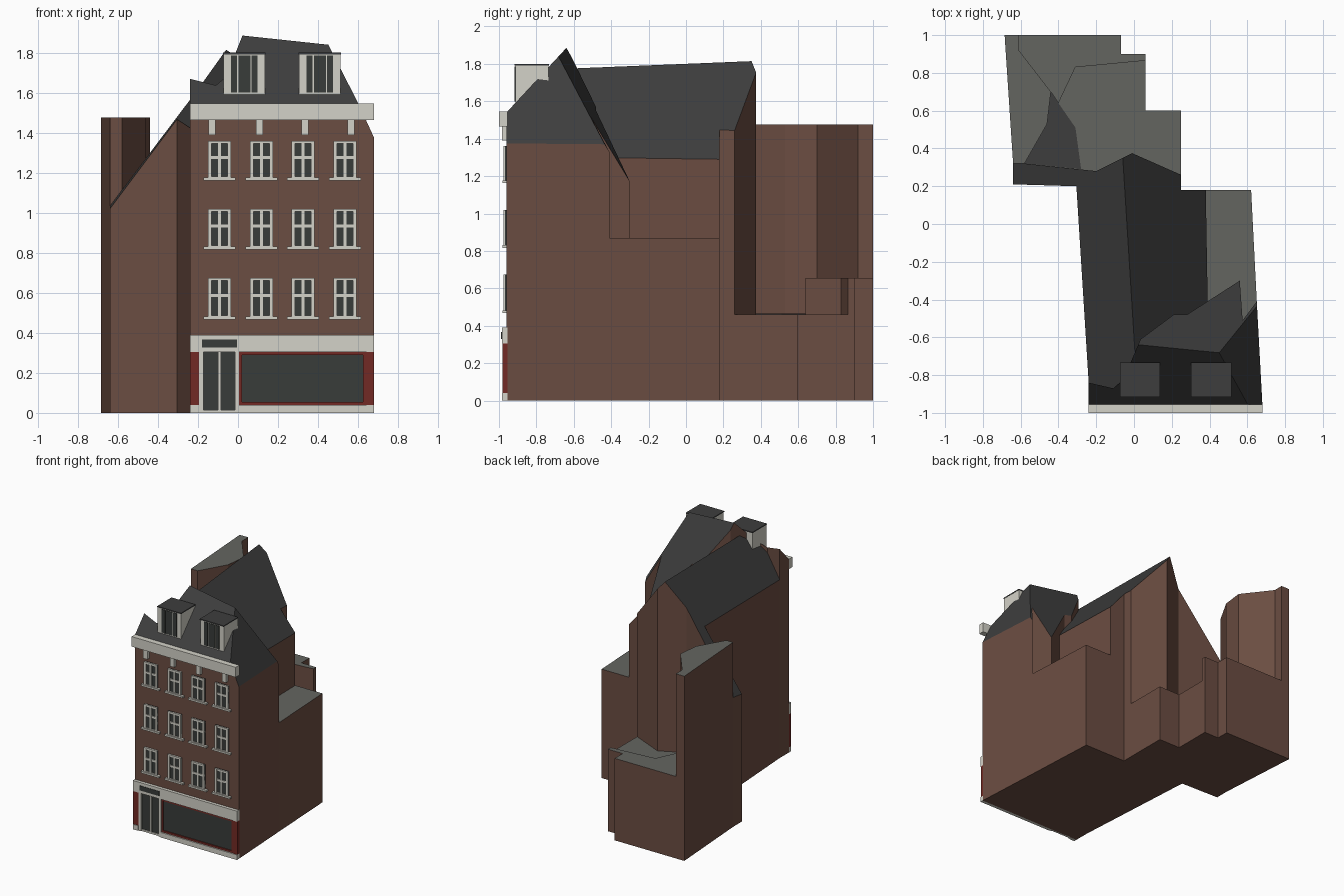
import bpy, bmesh
from mathutils import Vector


def mat(name, rgb):
    m = bpy.data.materials.new(name)
    m.diffuse_color = (*rgb, 1)
    return m


BRICK = mat("brown brick", (0.147, 0.074, 0.054))
SLATE = mat("dark slate", (0.048, 0.048, 0.048))
FLAT = mat("grey flat roof", (0.127, 0.130, 0.117))
WHITE = mat("off white trim", (0.658, 0.645, 0.578))
GLASS = mat("dark glass", (0.040, 0.045, 0.042))
RED = mat("red shopfront", (0.171, 0.023, 0.018))


def finish(name, bm, mats):
    me = bpy.data.meshes.new(name)
    bm.normal_update()
    bm.to_mesh(me)
    bm.free()
    for m in mats:
        me.materials.append(m)
    ob = bpy.data.objects.new(name, me)
    bpy.context.collection.objects.link(ob)
    return ob


def solid(name, plan, top, roof, planes=(), base=0.0, wall=BRICK):
    """Extrude a plan upwards, slice it with roof planes, colour upward faces as roof."""
    bm = bmesh.new()
    f = bm.faces.new([bm.verts.new((x, y, base)) for x, y in plan])
    new = bmesh.ops.extrude_face_region(bm, geom=[f])["geom"]
    for v in new:
        if isinstance(v, bmesh.types.BMVert):
            v.co.z = top
    for a, b, c in planes:
        a, b, c = Vector(a), Vector(b), Vector(c)
        n = (b - a).cross(c - a).normalized()
        if n.z < 0:
            n = -n
        bmesh.ops.triangulate(bm, faces=bm.faces[:])
        bmesh.ops.bisect_plane(bm, geom=bm.verts[:] + bm.edges[:] + bm.faces[:],
                               plane_co=a, plane_no=n, clear_outer=True, dist=1e-5)
        bmesh.ops.holes_fill(bm, edges=[e for e in bm.edges if e.is_boundary])
    bmesh.ops.recalc_face_normals(bm, faces=bm.faces[:])
    bmesh.ops.dissolve_limit(bm, angle_limit=0.01, verts=bm.verts[:], edges=bm.edges[:])
    bm.normal_update()
    for f in bm.faces:
        f.material_index = 1 if f.normal.z > 0.1 else 0
    return finish(name, bm, [wall, roof])


def boxes(name, items, material):
    """One object from boxes given as (x0, x1, y0, y1, z0, z1)."""
    bm = bmesh.new()
    for x0, x1, y0, y1, z0, z1 in items:
        vs = bmesh.ops.create_cube(bm, size=1)["verts"]
        for v in vs:
            v.co = (x1 if v.co.x > 0 else x0, y1 if v.co.y > 0 else y0, z1 if v.co.z > 0 else z0)
    return finish(name, bm, [material])


# Front block: mansard with front slope, right hip and rear slope
seam = [(-0.24, -0.84), (-0.11, -0.87), (-0.06, -0.83), (0.02, -0.645),
        (0.035, -0.61), (0.21, -0.48), (0.28, -0.48)]
solid("front_block",
      [(-0.24, -0.96), (0.68, -0.96), (0.65, -0.41), (0.575, -0.51), (0.56, -0.30)] + seam[::-1],
      3.0, SLATE,
      [((-0.24, -0.96, 1.54), (0.60, -0.96, 1.54), (0.03, -0.64, 1.885)),
       ((0.68, -0.96, 1.375), (0.65, -0.41, 1.37), (0.60, -0.96, 1.55)),
       ((0.03, -0.64, 1.885), (0.44, -0.68, 1.84), (0.56, -0.30, 1.17))])

# Rear house: long ridge, left slope sweeping down over the side wing
ridge_front, ridge_back = (0.0, -0.58, 1.775), (-0.06, 0.36, 1.815)
solid("rear_house",
      seam + [(0.39, -0.41), (0.38, 0.18), (0.25, 0.18), (0.25, 0.26), (-0.01, 0.375),
              (-0.20, 0.28), (-0.58, 0.32), (-0.64, 0.32), (-0.64, 0.21), (-0.305, 0.20)],
      3.0, SLATE,
      [((-0.64, 0.21, 1.02), ridge_back, (-0.24, -0.96, 1.41)),
       (ridge_front, ridge_back, (0.38, 0.18, 1.29))])

# Flat roofed additions
solid("side_annex", [(0.39, -0.45), (0.575, -0.51), (0.65, -0.41), (0.62, 0.18), (0.38, 0.18)],
      0.87, FLAT)
solid("rear_low_annex",
      [(-0.58, 0.32), (-0.20, 0.28), (-0.01, 0.375), (0.25, 0.26), (0.25, 0.60), (0.06, 0.60),
       (0.06, 0.865), (-0.31, 0.83), (-0.40, 0.64), (-0.44, 0.70), (-0.46, 0.53)], 0.46, FLAT)
solid("rear_mid_annex",
      [(0.06, 0.865), (0.06, 0.90), (-0.07, 0.90), (-0.07, 1.0), (-0.61, 1.0), (-0.61, 0.92),
       (-0.44, 0.70), (-0.40, 0.64), (-0.31, 0.83)], 0.655, FLAT)
solid("rear_tower",
      [(-0.685, 1.0), (-0.64, 0.32), (-0.58, 0.32), (-0.46, 0.53), (-0.44, 0.70),
       (-0.61, 0.92), (-0.61, 1.0)], 1.475, FLAT)
solid("dark_roof_patch",
      [(-0.58, 0.32), (-0.28, 0.29), (-0.31, 0.51), (-0.40, 0.64), (-0.44, 0.70), (-0.46, 0.53)],
      0.465, SLATE, base=0.46, wall=SLATE)

# Cornice with brackets
W = -0.955  # just behind the front wall face
boxes("cornice", [(-0.24, 0.68, -1.0, W, 1.465, 1.545)], WHITE)
boxes("cornice_brackets",
      [(x - 0.018, x + 0.018, -0.985, W, 1.39, 1.465) for x in (-0.13, 0.107, 0.335, 0.565)], WHITE)

# Upper windows: glass, frame bars and sills
frames, panes, sills = [], [], []
for cx in (-0.092, 0.118, 0.325, 0.535):
    for z0, z1 in ((0.475, 0.675), (0.825, 1.02), (1.17, 1.36)):
        l, r, zm = cx - 0.058, cx + 0.058, z0 + 0.56 * (z1 - z0)
        panes.append((l, r, -0.967, W, z0, z1))
        frames += [(l, l + 0.018, -0.976, W, z0, z1), (r - 0.018, r, -0.976, W, z0, z1),
                   (l, r, -0.975, W, z1 - 0.014, z1), (l, r, -0.975, W, z0, z0 + 0.012),
                   (cx - 0.007, cx + 0.007, -0.974, W, z0, z1), (l, r, -0.973, W, zm - 0.008, zm + 0.008)]
        sills.append((cx - 0.08, cx + 0.08, -0.982, W, z0 - 0.008, z0 + 0.006))
boxes("window_panes", panes, GLASS)
boxes("window_frames", frames, WHITE)
boxes("window_sills", sills, WHITE)

# Shopfront
boxes("fascia", [(-0.24, 0.68, -0.985, W, 0.305, 0.39)], WHITE)
boxes("plinth", [(-0.24, -0.195, -0.985, W, 0, 0.04), (0.005, 0.68, -0.985, W, 0, 0.04)], WHITE)
boxes("shop_pilasters", [(-0.24, -0.195, -0.98, W, 0.04, 0.305), (0.642, 0.68, -0.98, W, 0.04, 0.305)], RED)
boxes("shop_window_frame",
      [(0.005, 0.02, -0.975, W, 0.04, 0.305), (0.625, 0.642, -0.975, W, 0.04, 0.305),
       (0.02, 0.625, -0.975, W, 0.04, 0.055), (0.02, 0.625, -0.975, W, 0.29, 0.305)], RED)
boxes("shop_window_glass", [(0.02, 0.625, -0.967, W, 0.055, 0.29)], GLASS)

# Double door and transom light
boxes("door_glass", [(-0.185, -0.005, -0.966, W, 0.012, 0.305)], GLASS)
boxes("door_frame",
      [(-0.195, -0.172, -0.98, W, 0, 0.305), (-0.016, 0.005, -0.98, W, 0, 0.305),
       (-0.1, -0.086, -0.975, W, 0, 0.305), (-0.172, -0.016, -0.974, W, 0, 0.014)], WHITE)
boxes("transom_light", [(-0.18, -0.005, -0.988, -0.98, 0.328, 0.366)], GLASS)

# Dormers
for side, x0, x1 in (("left", -0.072, 0.135), ("right", 0.305, 0.513)):
    cx = (x0 + x1) / 2
    boxes(side + "_dormer_body", [(x0, x1, -0.912, -0.735, 1.583, 1.792)], WHITE)
    boxes(side + "_dormer_roof", [(x0 - 0.002, x1 + 0.002, -0.916, -0.733, 1.792, 1.8)], SLATE)
    boxes(side + "_dormer_panes",
          [(cx - 0.066, cx - 0.036, -0.916, -0.91, 1.60, 1.787),
           (cx - 0.030, cx + 0.030, -0.916, -0.91, 1.60, 1.787),
           (cx + 0.036, cx + 0.066, -0.916, -0.91, 1.60, 1.787)], GLASS)
